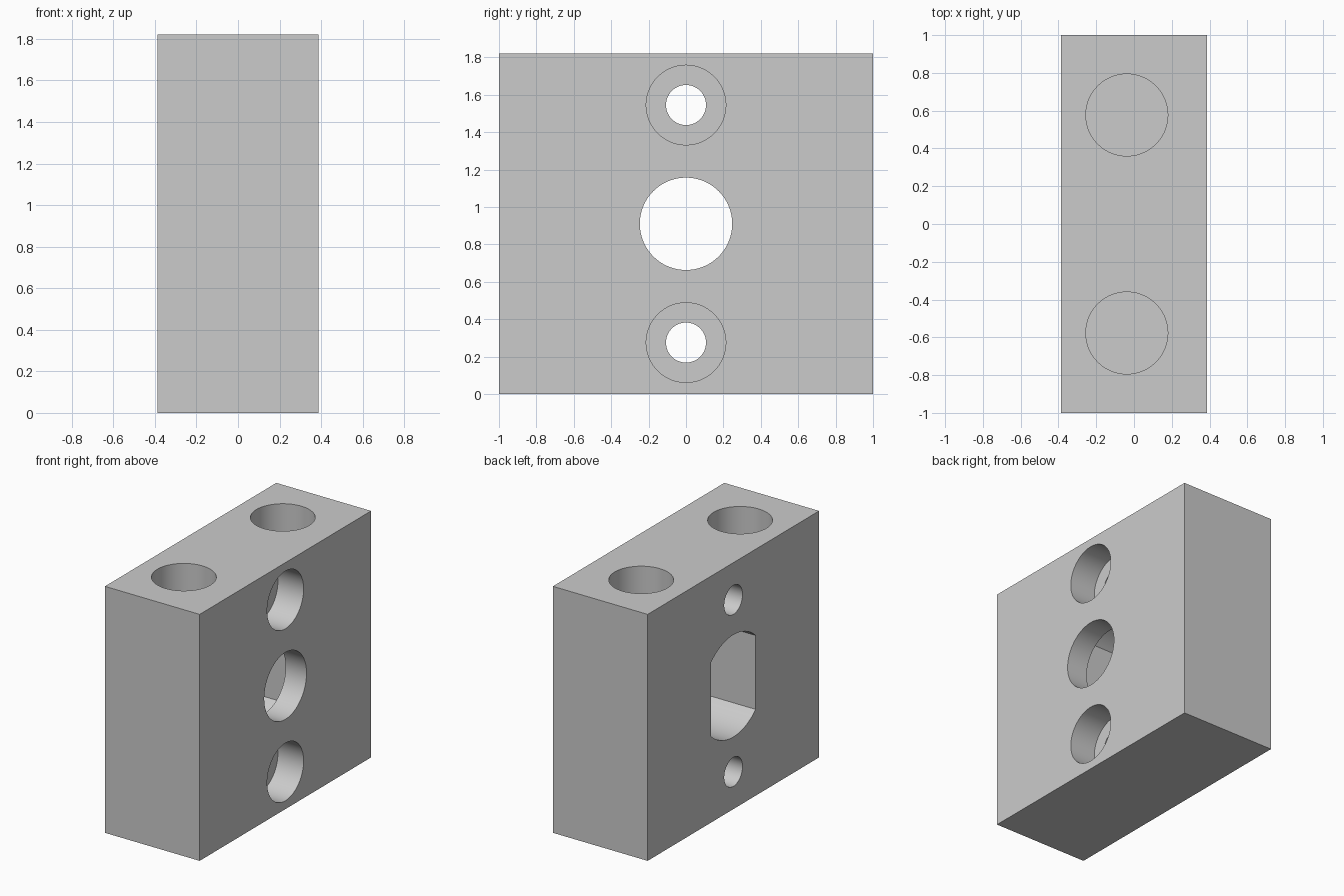
import bpy
import bmesh
import math
from mathutils import Matrix

cube = bpy.data.objects.get("Cube")
if cube:
    bpy.data.objects.remove(cube, do_unlink=True)

HALF_X, HALF_Y, HEIGHT = 0.387, 1.0, 1.82
MID_Z = HEIGHT / 2
BOLT_OFFSET = 0.635
SEGMENTS = 72

grey = bpy.data.materials.new("plain grey")
grey.use_nodes = True
colour = (0.6, 0.6, 0.6, 1)
grey.diffuse_color = colour
grey.node_tree.nodes["Principled BSDF"].inputs["Base Color"].default_value = colour


def make_object(name, bm):
    mesh = bpy.data.meshes.new(name)
    bmesh.ops.recalc_face_normals(bm, faces=bm.faces)
    bm.to_mesh(mesh)
    bm.free()
    mesh.materials.append(grey)
    obj = bpy.data.objects.new(name, mesh)
    bpy.context.collection.objects.link(obj)
    return obj


def prism_x(name, outline, x0, x1):
    """Extrude a (y, z) outline from x0 to x1."""
    bm = bmesh.new()
    face = bm.faces.new([bm.verts.new((x0, y, z)) for y, z in outline])
    grown = bmesh.ops.extrude_face_region(bm, geom=[face])["geom"]
    verts = [v for v in grown if isinstance(v, bmesh.types.BMVert)]
    bmesh.ops.translate(bm, verts=verts, vec=(x1 - x0, 0, 0))
    return make_object(name, bm)


def circle(radius, z):
    angles = [math.tau * i / SEGMENTS for i in range(SEGMENTS)]
    return [(radius * math.cos(a), z + radius * math.sin(a)) for a in angles]


def slot(radius, half_width, z):
    """Circle with both sides cut off by vertical flats."""
    start = math.acos(half_width / radius)
    steps = 28
    arc = [start + (math.pi - 2 * start) * i / steps for i in range(steps + 1)]
    angles = arc + [a + math.pi for a in arc]
    return [(radius * math.cos(a), z + radius * math.sin(a)) for a in angles]


# Block
bm = bmesh.new()
bmesh.ops.create_cube(bm, size=1, matrix=Matrix.Translation((0, 0, MID_Z))
                      @ Matrix.Diagonal((2 * HALF_X, 2 * HALF_Y, HEIGHT, 1)))
block = make_object("mounting_block", bm)

# Central bore opening into a flat-sided pocket
cutters = [
    prism_x("pocket_cutter", slot(0.377, 0.26, MID_Z), -0.6, HALF_X - 0.17),
    prism_x("bore_cutter", circle(0.247, MID_Z), -0.6, 0.6),
]

# Counterbored bolt holes
for side in (-1, 1):
    z = MID_Z + side * BOLT_OFFSET
    cutters.append(prism_x("counterbore_cutter", circle(0.213, z), HALF_X - 0.21, 0.6))
    cutters.append(prism_x("bolt_hole_cutter", circle(0.107, z), -0.6, 0.6))

# Blind holes in the top
FLOOR, TOP = 0.9, 2.0
for side in (-1, 1):
    bm = bmesh.new()
    place = Matrix.Translation((-0.038, side * 0.577, (FLOOR + TOP) / 2))
    bmesh.ops.create_cone(bm, cap_ends=True, segments=SEGMENTS, radius1=0.217,
                          radius2=0.217, depth=TOP - FLOOR, matrix=place)
    cutters.append(make_object("top_hole_cutter", bm))

# Cut every hole, then drop the cutters
bpy.ops.object.select_all(action="DESELECT")
block.select_set(True)
bpy.context.view_layer.objects.active = block
for cutter in cutters:
    cutter.hide_render = True
    cut = block.modifiers.new("cut", "BOOLEAN")
    cut.operation = "DIFFERENCE"
    cut.solver = "EXACT"
    cut.object = cutter
    bpy.ops.object.modifier_apply(modifier=cut.name)
    bpy.data.objects.remove(cutter, do_unlink=True)

bpy.ops.object.shade_smooth_by_angle(angle=math.radians(30))
